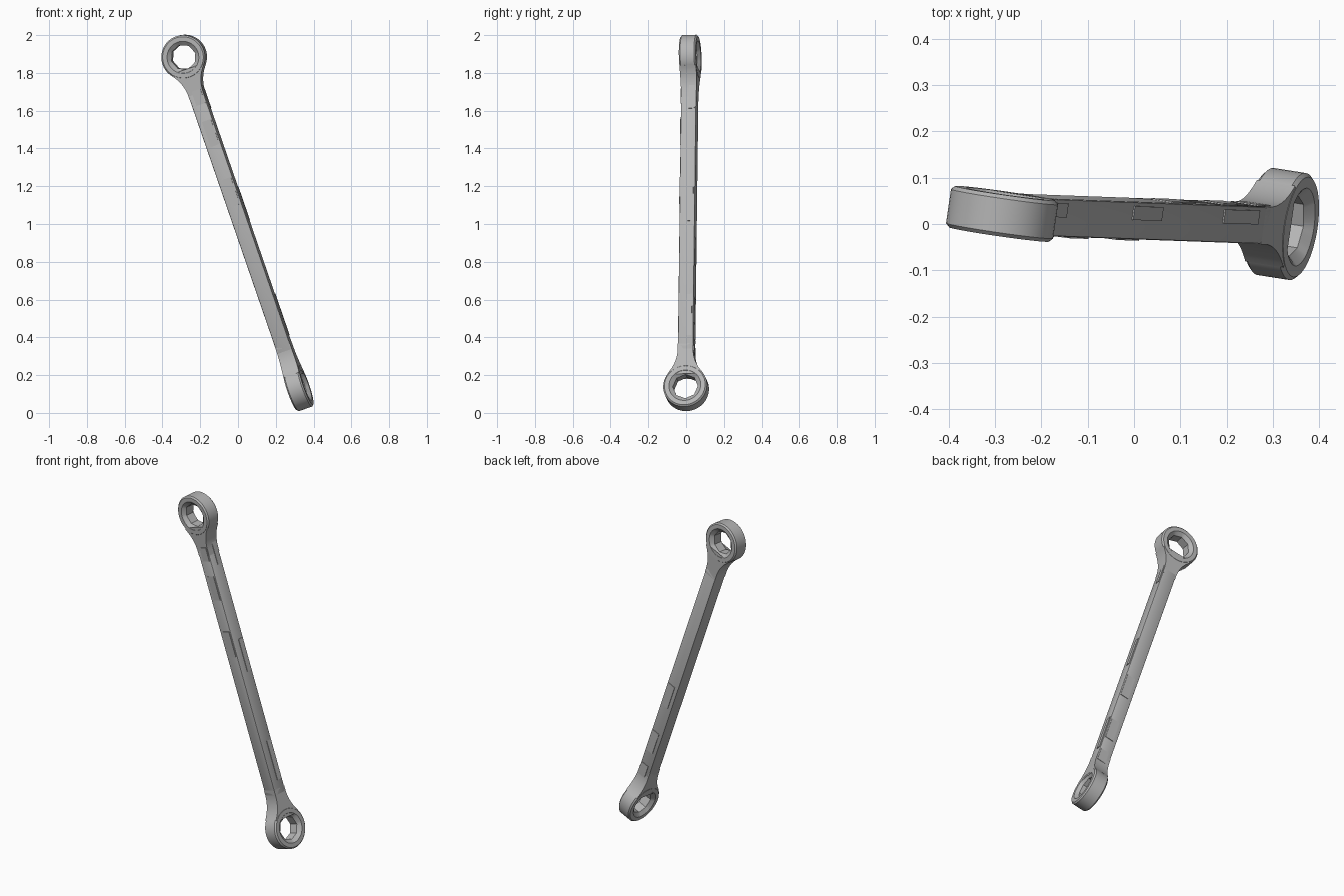
import bpy, bmesh, math
from mathutils import Matrix, Vector

if "Cube" in bpy.data.objects:
    bpy.data.objects.remove(bpy.data.objects["Cube"], do_unlink=True)

steel = bpy.data.materials.new("steel_grey")
steel.use_nodes = True
GREY = (0.46, 0.46, 0.46, 1)
steel.diffuse_color = GREY
steel.node_tree.nodes["Principled BSDF"].inputs["Base Color"].default_value = GREY

# Tool frame: local Z runs up the shank, local -Y is the front face
TOP, LOW = Vector((-0.285, 0.022, 1.884)), Vector((0.319, 0, 0.132))
HALF = (TOP - LOW).length / 2
az = (TOP - LOW).normalized()
ay = Vector((0.155, 0.988, 0))
ay = (ay - az * ay.dot(az)).normalized()
ax = ay.cross(az)
FRAME = Matrix.Translation((TOP + LOW) / 2) @ Matrix((ax, ay, az)).transposed().to_4x4()

RING_R, RING_T, SHANK, FILLET = 0.117, 0.045, 0.041, 0.2


def add_object(name, bm, matrix):
    bmesh.ops.recalc_face_normals(bm, faces=bm.faces)
    mesh = bpy.data.meshes.new(name)
    bm.to_mesh(mesh)
    bm.free()
    mesh.transform(matrix)
    mesh.materials.append(steel)
    obj = bpy.data.objects.new(name, mesh)
    bpy.context.collection.objects.link(obj)
    bpy.ops.object.select_all(action='DESELECT')
    obj.select_set(True)
    bpy.context.view_layer.objects.active = obj
    bpy.ops.object.shade_smooth_by_angle(angle=math.radians(30))
    return obj


def box(name, center, size, bevel=0):
    bm = bmesh.new()
    bmesh.ops.create_cube(bm, size=1)
    bmesh.ops.scale(bm, vec=size, verts=bm.verts)
    bmesh.ops.translate(bm, vec=center, verts=bm.verts)
    if bevel:
        bmesh.ops.bevel(bm, geom=bm.edges[:], offset=bevel, segments=2,
                        profile=0.5, affect='EDGES')
    return add_object(name, bm, FRAME)


def ring(name, matrix, count=48, sides=8):
    """Round eye with a countersunk, flat-sided hole; its axis is local Y."""
    section = [(RING_R - 0.008, -RING_T), (RING_R, -RING_T + 0.008),
               (RING_R, RING_T - 0.008), (RING_R - 0.008, RING_T),
               (0.085, RING_T), (None, RING_T - 0.018),
               (None, -RING_T + 0.018), (0.085, -RING_T)]
    bm = bmesh.new()
    loops = []
    for radius, depth in section:
        loop = []
        for i in range(count):
            a = math.tau * i / count
            step = math.tau / sides
            flat = 0.067 * math.cos(step / 2) / math.cos(a % step - step / 2)
            r = radius or flat
            loop.append(bm.verts.new((r * math.cos(a), depth, r * math.sin(a))))
        loops.append(loop)
    for k, a in enumerate(loops):
        b = loops[(k + 1) % len(loops)]
        for i in range(count):
            j = (i + 1) % count
            bm.faces.new((a[i], a[j], b[j], b[i]))
    return add_object(name, bm, matrix)


def neck(name, matrix, steps=10):
    """Flare from the shank into the eye, with concave fillets on both sides."""
    cx = SHANK + FILLET
    cz = math.sqrt((RING_R + FILLET) ** 2 - cx ** 2)
    sweep = math.atan2(cz, cx)
    side = [(SHANK, cz + 0.03)]
    for i in range(steps + 1):
        a = sweep * i / steps
        side.append((cx - FILLET * math.cos(a), cz - FILLET * math.sin(a)))
    # the inner end stays buried in the eye wall
    reach = math.atan2(side[-1][0], side[-1][1])
    for i in range(steps):
        a = reach * (1 - i / steps)
        side.append((0.1 * math.sin(a), 0.1 * math.cos(a)))
    side.append((0, 0.1))
    bm = bmesh.new()
    rows = []
    for x, z in side:
        blend = min(1, max(0, (cz - z) / 0.1))
        t = SHANK + (RING_T - 0.001 - SHANK) * blend
        rows.append([bm.verts.new((sx * x, sy * t, z))
                     for sx, sy in ((1, -1), (1, 1), (-1, 1), (-1, -1))])
    for a, b in zip(rows, rows[1:]):
        for i in range(4):
            j = (i + 1) % 4
            bm.faces.new((a[i], a[j], b[j], b[i]))
    bm.faces.new(rows[0])
    bmesh.ops.remove_doubles(bm, verts=bm.verts, dist=0.0001)
    bmesh.ops.dissolve_degenerate(bm, dist=0.0001, edges=bm.edges)
    return add_object(name, bm, matrix)


# Shank
box("shank", (0, 0, 0), (2 * SHANK, 2 * SHANK, 2 * HALF - 0.36), 0.006)

# Two eyes set a quarter turn apart
upper = FRAME @ Matrix.Translation((0, 0, HALF)) @ Matrix.Rotation(math.pi, 4, 'Y')
lower = FRAME @ Matrix.Translation((0, 0, -HALF)) @ Matrix.Rotation(math.pi / 2, 4, 'Z')
for label, m in (("upper", upper), ("lower", lower)):
    ring(label + "_ring", m)
    neck(label + "_neck", m)

# Shallow raised panels on the front and back faces
for i, (z, length) in enumerate(((0.17, 0.15), (0.5, 0.14), (0.7, 0.08))):
    for side, label in ((-1, "front"), (1, "back")):
        box(f"{label}_panel_{i + 1}", (0.008, side * SHANK, -side * z),
            (0.05, 0.006, length))

# Shallow raised panels on the side face
for i, (z, length) in enumerate(((-0.53, 0.23), (0.09, 0.19), (0.69, 0.13))):
    box(f"side_panel_{i + 1}", (SHANK, 0.017, z), (0.006, 0.03, length))
